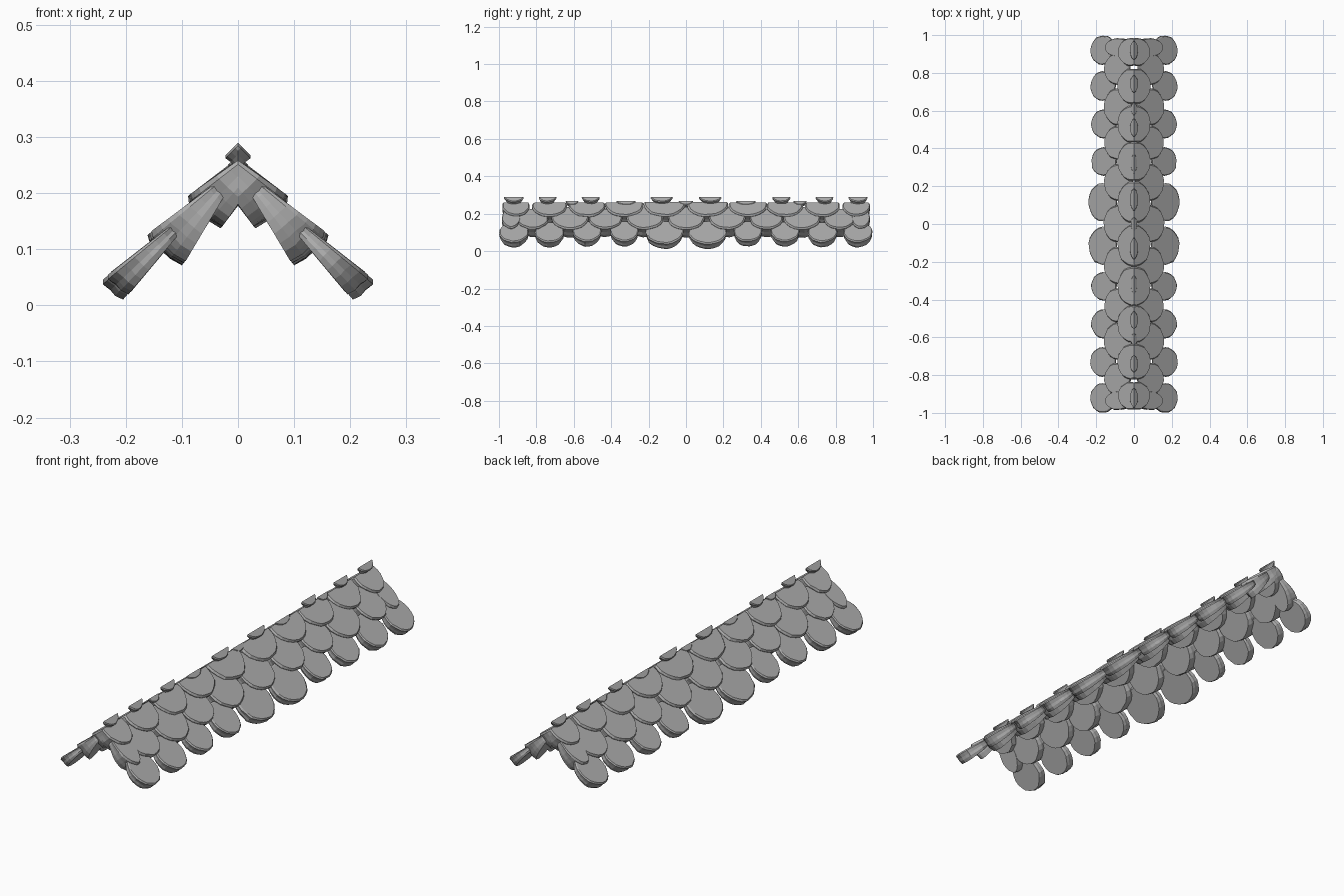
import bpy, bmesh, math, random
from mathutils import Vector

random.seed(4)
if "Cube" in bpy.data.objects:
    bpy.data.objects.remove(bpy.data.objects["Cube"])

slate = bpy.data.materials.new("slate grey")
slate.use_nodes = True
GREY = (0.42, 0.42, 0.42, 1)
slate.diffuse_color = GREY
slate.node_tree.nodes["Principled BSDF"].inputs["Base Color"].default_value = GREY

SIDES = 22
# Tile edge profile: radius factor, height factor
EDGE = [(0.93, 1), (1.0, 0.75), (0.97, 0.1), (0.98, -0.4), (0.92, -1)]


def add_tile(bm, low, angle, y, half_width, half_length, thin, thick, lift):
    """Rounded wooden tile, thick at its lower end, running up the slope."""
    a = math.radians(angle)
    down = Vector((math.cos(a), 0, -math.sin(a)))
    normal = Vector((math.sin(a), 0, math.cos(a)))
    centre = Vector((low[0], y, low[1])) - down * (half_length + lift)
    wobble = [random.uniform(0.96, 1.01) for _ in range(SIDES)]
    rings = []
    for radius, height in EDGE:
        ring = []
        for i in range(SIDES):
            t = math.tau * i / SIDES
            r = radius * wobble[i] * random.uniform(0.985, 1.01)
            u, v = r * math.cos(t), r * math.sin(t)
            half = thin + (thick - thin) * (v + 1) / 2
            ring.append(bm.verts.new(centre + down * (v * half_length)
                        + Vector((0, u * half_width, 0)) + normal * (height * half)))
        rings.append(ring)
    bm.faces.new(rings[0])
    bm.faces.new(rings[-1][::-1])
    for upper, lower in zip(rings, rings[1:]):
        for i in range(SIDES):
            j = (i + 1) % SIDES
            bm.faces.new((upper[i], lower[i], lower[j], upper[j]))


def tile_row(name, low, angle, length, thin, thick, tiles):
    """Row of tiles (y, half width, lift), cut at the ridge and mirrored across it."""
    bm = bmesh.new()
    for y, width, lift in tiles:
        for side in ((1, -1) if y else (1,)):
            half_length = length * max(1, width / 0.09)
            add_tile(bm, low, angle, y * side, width, half_length, thin, thick, lift)
    bmesh.ops.bisect_plane(bm, geom=bm.verts[:] + bm.edges[:] + bm.faces[:],
                           plane_co=(0, 0, 0), plane_no=(1, 0, 0), clear_inner=True)
    bmesh.ops.recalc_face_normals(bm, faces=bm.faces)
    mesh = bpy.data.meshes.new(name)
    bm.to_mesh(mesh)
    bm.free()
    mesh.materials.append(slate)
    row = bpy.data.objects.new(name, mesh)
    bpy.context.collection.objects.link(row)
    mirror = row.modifiers.new("both slopes", "MIRROR")
    mirror.use_clip = True


# Lowest row, with two larger tiles in the middle
tile_row("eaves_tiles", (0.228, 0.023), 44, 0.085, 0.008, 0.026,
         [(0.92, 0.08, 0.014), (0.73, 0.08, 0.014), (0.53, 0.078, 0.02),
          (0.33, 0.077, 0.02), (0.115, 0.102, 0)])

# Staggered middle row
tile_row("middle_tiles", (0.135, 0.093), 48, 0.085, 0.008, 0.042,
         [(0.935, 0.05, 0.01), (0.82, 0.085, 0.004), (0.62, 0.1, 0),
          (0.43, 0.09, 0.004), (0.22, 0.1, 0.002), (0, 0.1, 0)])

# Upper row meeting at the ridge
tile_row("upper_tiles", (0.065, 0.161), 45, 0.088, 0.012, 0.042,
         [(0.91, 0.075, 0.004), (0.73, 0.095, 0), (0.53, 0.1, 0),
          (0.33, 0.105, 0), (0.115, 0.115, 0)])

# Small caps straddling the ridge
tile_row("ridge_caps", (0.013, 0.253), 45, 0.055, 0.017, 0.017,
         [(0.92, 0.06, 0), (0.74, 0.055, 0), (0.51, 0.055, 0), (0.13, 0.07, 0)])
tile_row("ridge_fillers", (0.011, 0.24), 45, 0.045, 0.012, 0.012,
         [(0.61, 0.04, 0), (0.32, 0.06, 0), (0, 0.045, 0)])
